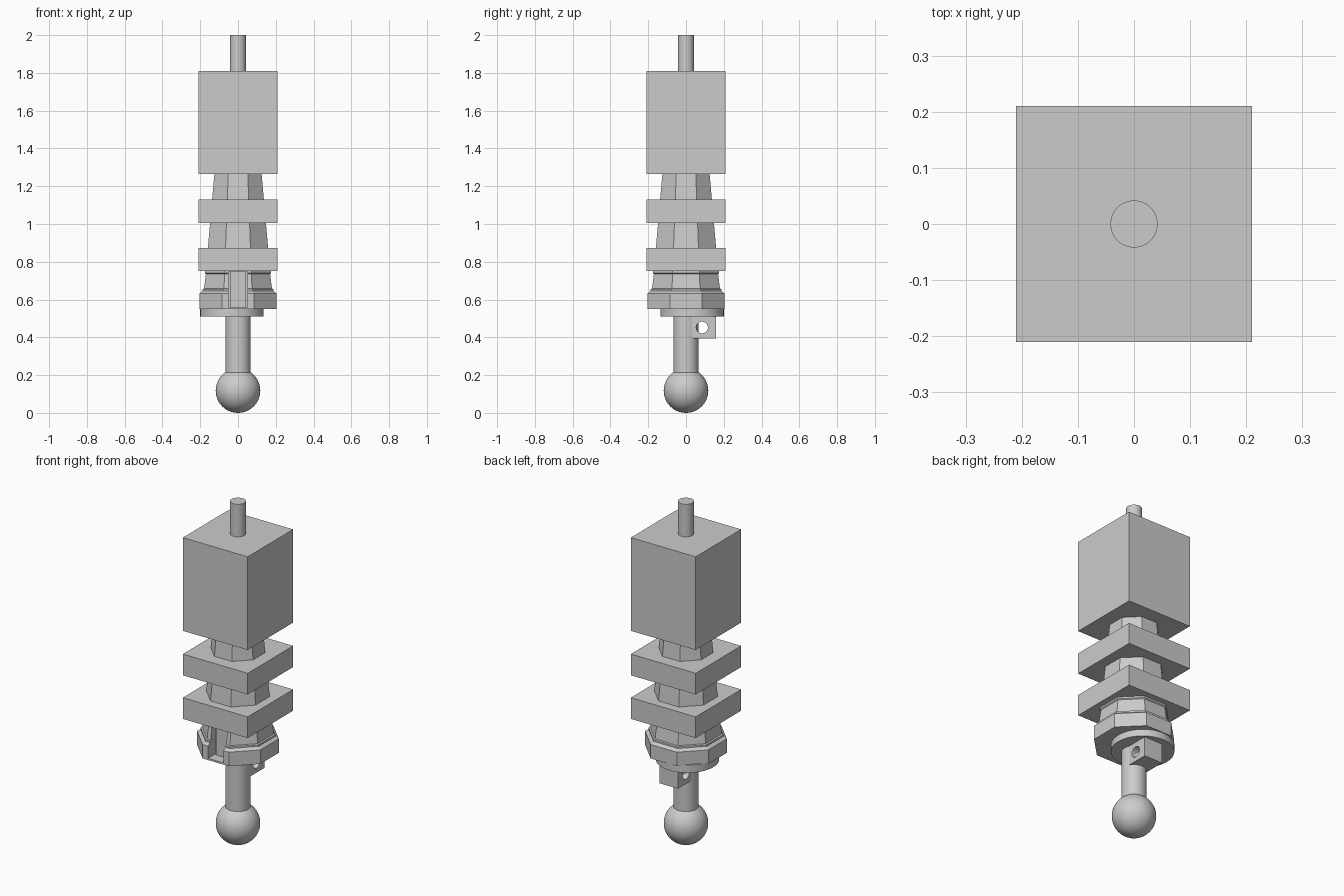
import bpy, math

if "Cube" in bpy.data.objects:
    bpy.data.objects.remove(bpy.data.objects["Cube"])

grey = bpy.data.materials.new("plain grey")
grey.diffuse_color = (0.6, 0.6, 0.6, 1)
grey.use_nodes = True
grey.node_tree.nodes["Principled BSDF"].inputs["Base Color"].default_value = grey.diffuse_color


def finish(ob, name, smooth=False):
    ob.name = name
    ob.data.materials.clear()
    ob.data.materials.append(grey)
    if smooth:
        bpy.ops.object.shade_smooth_by_angle(angle=math.radians(35))
    return ob


def box(name, x0, x1, y0, y1, z0, z1):
    bpy.ops.mesh.primitive_cube_add(
        size=1, location=((x0 + x1) / 2, (y0 + y1) / 2, (z0 + z1) / 2))
    ob = bpy.context.object
    ob.scale = (x1 - x0, y1 - y0, z1 - z0)
    bpy.ops.object.transform_apply(location=False, rotation=False, scale=True)
    return finish(ob, name)


def cylinder(name, r, z0, z1, x=0, y=0):
    bpy.ops.mesh.primitive_cylinder_add(
        vertices=64, radius=r, depth=z1 - z0, location=(x, y, (z0 + z1) / 2))
    return finish(bpy.context.object, name, True)


def octagon_stack(name, profile):
    """Eight-sided solid; profile holds (flat distance, height) pairs."""
    verts, faces = [], []
    for a, z in profile:
        r = a / math.cos(math.pi / 8)
        for i in range(8):
            t = math.pi / 8 + i * math.pi / 4
            verts.append((r * math.cos(t), r * math.sin(t), z))
    for k in range(len(profile) - 1):
        for i in range(8):
            j = (i + 1) % 8
            faces.append((k * 8 + i, k * 8 + j, k * 8 + 8 + j, k * 8 + 8 + i))
    top = (len(profile) - 1) * 8
    faces += [tuple(range(7, -1, -1)), tuple(range(top, top + 8))]
    me = bpy.data.meshes.new(name)
    me.from_pydata(verts, [], faces)
    ob = bpy.data.objects.new(name, me)
    bpy.context.collection.objects.link(ob)
    return finish(ob, name)


def cut(target, cutter):
    cutter.hide_render = True
    cutter.hide_viewport = True
    mod = target.modifiers.new("cut", 'BOOLEAN')
    mod.operation = 'DIFFERENCE'
    mod.solver = 'EXACT'
    mod.object = cutter


# ball and its stem
bpy.ops.mesh.primitive_uv_sphere_add(segments=48, ring_count=24, radius=0.118,
                                     location=(0, 0, 0.118))
finish(bpy.context.object, "ball", True)
cylinder("stem", 0.067, 0.2, 0.53)

# drilled lug behind the stem
lug = box("lug", -0.06, 0.06, 0.0, 0.16, 0.395, 0.515)
bpy.ops.mesh.primitive_cylinder_add(vertices=32, radius=0.031, depth=0.4,
                                    location=(0, 0.085, 0.452),
                                    rotation=(0, math.pi / 2, 0))
cut(lug, finish(bpy.context.object, "lug_hole_cutter"))

# off-centre disc under the nut
cylinder("offset_disc", 0.168, 0.51, 0.555, -0.0325, 0.0325)

# stepped eight-sided nut with a slot in front
nut = octagon_stack("nut", [(0.205, 0.55), (0.205, 0.632), (0.188, 0.645),
                            (0.188, 0.655), (0.18, 0.658), (0.17, 0.735),
                            (0.175, 0.74), (0.175, 0.755)])
cut(nut, box("slot_cutter", -0.05, 0.05, -0.3, -0.12, 0.56, 0.745))
box("slot_panel", -0.04, 0.04, -0.145, -0.11, 0.56, 0.745)

# tapered eight-sided core
octagon_stack("core", [(0.17, 0.752), (0.122, 1.3)])

# square plates and the large top block
for i, z in enumerate((0.75, 1.005)):
    box(f"square_plate_{i + 1}", -0.21, 0.21, -0.21, 0.21, z, z + 0.124)
box("top_block", -0.21, 0.21, -0.21, 0.21, 1.265, 1.81)

# top pin
cylinder("top_pin", 0.042, 1.8, 2.0)
